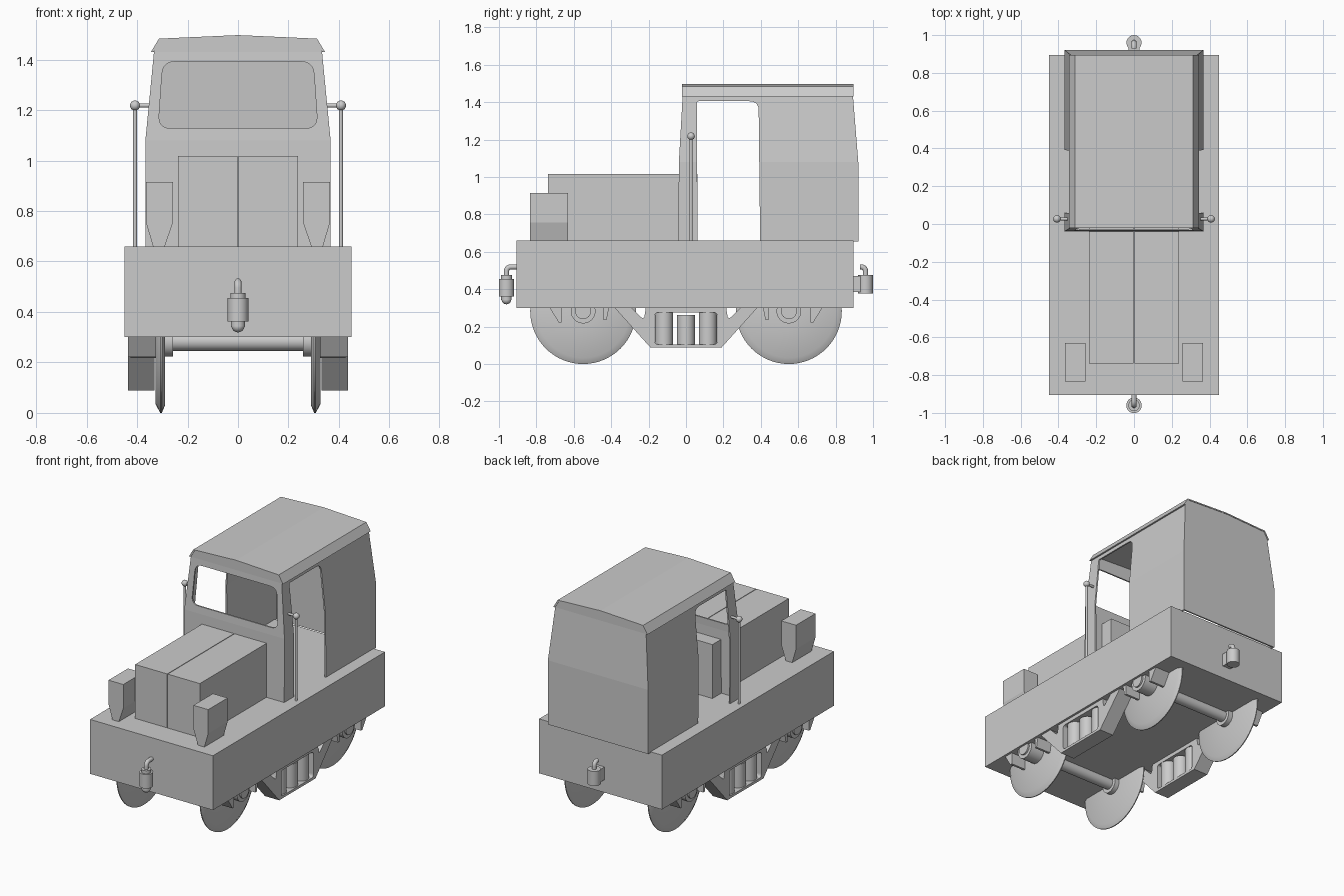
import bpy, bmesh, math
from mathutils import Vector

if "Cube" in bpy.data.objects:
    bpy.data.objects.remove(bpy.data.objects["Cube"])

grey = bpy.data.materials.new("plain grey")
grey.diffuse_color = (0.6, 0.6, 0.6, 1)
grey.use_nodes = True
grey.node_tree.nodes["Principled BSDF"].inputs["Base Color"].default_value = grey.diffuse_color


def finish(name, bm, smooth=False):
    bmesh.ops.recalc_face_normals(bm, faces=bm.faces[:])
    me = bpy.data.meshes.new(name)
    bm.to_mesh(me)
    bm.free()
    ob = bpy.data.objects.new(name, me)
    bpy.context.collection.objects.link(ob)
    me.materials.append(grey)
    if smooth:
        activate(ob)
        bpy.ops.object.shade_smooth_by_angle(angle=math.radians(35))
    return ob


def activate(ob):
    bpy.ops.object.select_all(action='DESELECT')
    ob.select_set(True)
    bpy.context.view_layer.objects.active = ob


def place(axis, u, v, h):
    """u, v in the plane across the axis, h along it."""
    return {'X': (h, u, v), 'Y': (u, h, v), 'Z': (u, v, h)}[axis]


def prism(name, pts, axis, a, b):
    bm = bmesh.new()
    lo = [bm.verts.new(place(axis, u, v, a)) for u, v in pts]
    hi = [bm.verts.new(place(axis, u, v, b)) for u, v in pts]
    bm.faces.new(lo)
    bm.faces.new(hi)
    n = len(pts)
    for i in range(n):
        j = (i + 1) % n
        bm.faces.new((lo[i], lo[j], hi[j], hi[i]))
    return finish(name, bm)


def box(name, x0, x1, y0, y1, z0, z1):
    return prism(name, [(x0, y0), (x1, y0), (x1, y1), (x0, y1)], 'Z', z0, z1)


def lathe(name, prof, axis, u, v, n=40):
    """Turn (radius, height) points about an axis through (u, v)."""
    bm = bmesh.new()
    rings = []
    for r, h in prof:
        rings.append([bm.verts.new(place(axis, u + r * math.cos(t * math.tau / n),
                                         v + r * math.sin(t * math.tau / n), h)) for t in range(n)])
    for a, b in zip(rings, rings[1:]):
        for i in range(n):
            j = (i + 1) % n
            bm.faces.new((a[i], a[j], b[j], b[i]))
    bm.faces.new(rings[0])
    bm.faces.new(rings[-1])
    return finish(name, bm, True)


def rod(name, r, axis, u, v, a, b, n=24):
    return lathe(name, [(r, a), (r, b)], axis, u, v, n)


def ball(name, r, loc):
    bm = bmesh.new()
    bmesh.ops.create_uvsphere(bm, u_segments=20, v_segments=12, radius=r)
    bmesh.ops.translate(bm, verts=bm.verts, vec=loc)
    return finish(name, bm, True)


def rounded(pts, radii, steps=5):
    out = []
    for i, r in enumerate(radii):
        p, a, b = Vector(pts[i]), Vector(pts[i - 1]), Vector(pts[(i + 1) % len(pts)])
        if r == 0:
            out.append(tuple(p))
            continue
        s, e = p + (a - p).normalized() * r, p + (b - p).normalized() * r
        for k in range(steps + 1):
            t = k / steps
            out.append(tuple(s * (1 - t) ** 2 + p * 2 * t * (1 - t) + e * t * t))
    return out


def apply(ob, mod):
    activate(ob)
    bpy.ops.object.modifier_apply(modifier=mod.name)


def cut(ob, cutter):
    m = ob.modifiers.new("cut", 'BOOLEAN')
    m.operation, m.solver, m.object = 'DIFFERENCE', 'EXACT', cutter
    apply(ob, m)
    bpy.data.objects.remove(cutter)


# Main frame
box("main_frame", -0.45, 0.45, -0.905, 0.895, 0.30, 0.66)

# Cab shell: rings of (half width, front y, back y, z), closed by a low ridge
bm = bmesh.new()
rings = []
for x, f, b, z in ((0.367, -0.041, 0.921, 0.655), (0.367, -0.038, 0.921, 1.08),
                   (0.333, -0.018, 0.893, 1.43), (0.308, -0.018, 0.893, 1.477)):
    rings.append([bm.verts.new(c) for c in ((-x, f, z), (x, f, z), (x, b, z), (-x, b, z))])
for lo, hi in zip(rings, rings[1:]):
    for i in range(4):
        j = (i + 1) % 4
        bm.faces.new((lo[i], lo[j], hi[j], hi[i]))
t = rings[-1]
rf, rb = bm.verts.new((0, -0.018, 1.491)), bm.verts.new((0, 0.893, 1.491))
for f in ((t[0], t[1], rf), (t[2], t[3], rb), (t[1], t[2], rb, rf), (t[3], t[0], rf, rb)):
    bm.faces.new(f)
cab = finish("cab", bm)
m = cab.modifiers.new("wall", 'SOLIDIFY')
m.thickness, m.offset = 0.014, -1
apply(cab, m)

# Door openings on both sides and the windscreen opening
cut(cab, prism("door_cutter", rounded([(0.062, 0.6), (0.397, 0.6), (0.388, 1.405), (0.058, 1.405)],
                                      [0, 0, 0.05, 0.01]), 'X', -1, 1))
cut(cab, prism("window_cutter", rounded([(-0.316, 1.128), (0.316, 1.128), (0.298, 1.392), (-0.298, 1.392)],
                                        [0.05] * 4), 'Y', -0.1, 0.1))

# Roof skin with drooping eaves
prism("roof", [(-0.345, 1.43), (-0.313, 1.483), (0, 1.497), (0.313, 1.483), (0.345, 1.43),
               (0.334, 1.43), (0.306, 1.475), (0, 1.489), (-0.306, 1.475), (-0.334, 1.43)],
      'Y', -0.021, 0.896)

for s, side in ((-1, "left"), (1, "right")):
    # Hood half, with a fine seam in the middle
    box("hood_" + side, *sorted((s * 0.002, s * 0.237)), -0.738, 0.062, 0.66, 1.017)

    # Tapered box at the front corner
    prism("front_box_" + side, [(s * x, z) for x, z in (
        (0.257, 0.915), (0.365, 0.915), (0.365, 0.757), (0.337, 0.66), (0.29, 0.66), (0.257, 0.757))],
        'Y', -0.833, -0.63)

    # Handrail
    rod("handrail_post_" + side, 0.008, 'Z', s * 0.408, 0.027, 0.655, 1.218)
    rod("handrail_arm_" + side, 0.008, 'X', 0.027, 1.218, s * 0.345, s * 0.408)
    ball("handrail_knob_" + side, 0.02, (s * 0.408, 0.027, 1.218))

    # Hanging side truss with one large and two corner openings
    truss = prism("side_truss_" + side, [(-0.39, 0.31), (-0.19, 0.088), (0.19, 0.088), (0.39, 0.31)],
                  'X', s * 0.33, s * 0.435)
    cut(truss, prism("truss_cutter", rounded([(-0.168, 0.105), (0.168, 0.105), (0.168, 0.275), (-0.168, 0.275)],
                                             [0.02] * 4), 'X', s * 0.2, s * 0.6))
    for e in (-1, 1):
        cut(truss, prism("truss_cutter", rounded([(e * 0.31, 0.32), (e * 0.225, 0.235), (e * 0.212, 0.32)],
                                                 [0, 0.025, 0]), 'X', s * 0.2, s * 0.6))

    # Three upright cylinders in the truss
    for i, (y, z0, z1) in enumerate(((-0.117, 0.102, 0.278), (0, 0.098, 0.262), (0.117, 0.102, 0.278))):
        rod(f"tank_{side}_{i}", 0.048, 'Z', s * 0.38, y, z0, z1, 28)

    for e, end in ((-1, "front"), (1, "rear")):
        tag = f"{end}_{side}"
        y = e * 0.55
        # Flanged wheel, inner collar and outer bearing
        lathe("wheel_" + tag, [(r, s * x) for r, x in (
            (0.04, 0.29), (0.255, 0.29), (0.283, 0.302), (0.283, 0.308), (0.25, 0.326), (0.04, 0.326))],
            'X', y, 0.283, 64)
        lathe("axle_collar_" + tag, [(0.06, s * 0.258), (0.06, s * 0.292)], 'X', y, 0.283, 32)
        lathe("bearing_" + tag, [(0.066, s * 0.32), (0.066, s * 0.425), (0.043, s * 0.425), (0.043, s * 0.436)],
              'X', y, 0.283, 32)
        # Brackets either side of the bearing
        prism("outer_bracket_" + tag, [(e * 0.735, 0.31), (e * 0.68, 0.222), (e * 0.665, 0.222), (e * 0.665, 0.31)],
              'X', s * 0.325, s * 0.435)
        prism("inner_bracket_" + tag, [(e * 0.41, 0.31), (e * 0.425, 0.235), (e * 0.44, 0.235), (e * 0.44, 0.31)],
              'X', s * 0.325, s * 0.435)

for e, end in ((-1, "front"), (1, "rear")):
    rod(end + "_axle", 0.037, 'X', e * 0.55, 0.283, -0.3, 0.3, 32)
    # Coupling: stepped cylinder hung from a bent pipe
    y = e * 0.96
    body = [(0.03, 0.475), (0.03, 0.455), (0.041, 0.455), (0.041, 0.362)]
    if e < 0:
        body += [(0.028, 0.362), (0.028, 0.342)]
        ball("front_coupling_ball", 0.026, (0, y, 0.345))
    else:
        body = [(0.04, 0.475), (0.04, 0.378)]
        box("rear_coupling_bracket", -0.03, 0.03, 0.894, 0.96, 0.385, 0.47)
    lathe(end + "_coupling", body, 'Z', 0, y, 28)
    cu = bpy.data.curves.new(end + "_coupling_pipe", 'CURVE')
    cu.dimensions, cu.bevel_depth, cu.bevel_resolution, cu.use_fill_caps = '3D', 0.014, 4, True
    path = [(0, y, 0.47), (0, y, 0.495)]
    path += [(0, y - e * 0.024 * (1 - math.cos(a)), 0.495 + 0.024 * math.sin(a))
             for a in (math.pi * k / 12 for k in range(1, 7))]
    path.append((0, e * 0.9 if e < 0 else 0.93, 0.519))
    sp = cu.splines.new('POLY')
    sp.points.add(len(path) - 1)
    for p, c in zip(sp.points, path):
        p.co = (*c, 1)
    ob = bpy.data.objects.new(cu.name, cu)
    bpy.context.collection.objects.link(ob)
    cu.materials.append(grey)
    activate(ob)
    bpy.ops.object.convert(target='MESH')
    bpy.ops.object.shade_smooth_by_angle(angle=math.radians(35))
